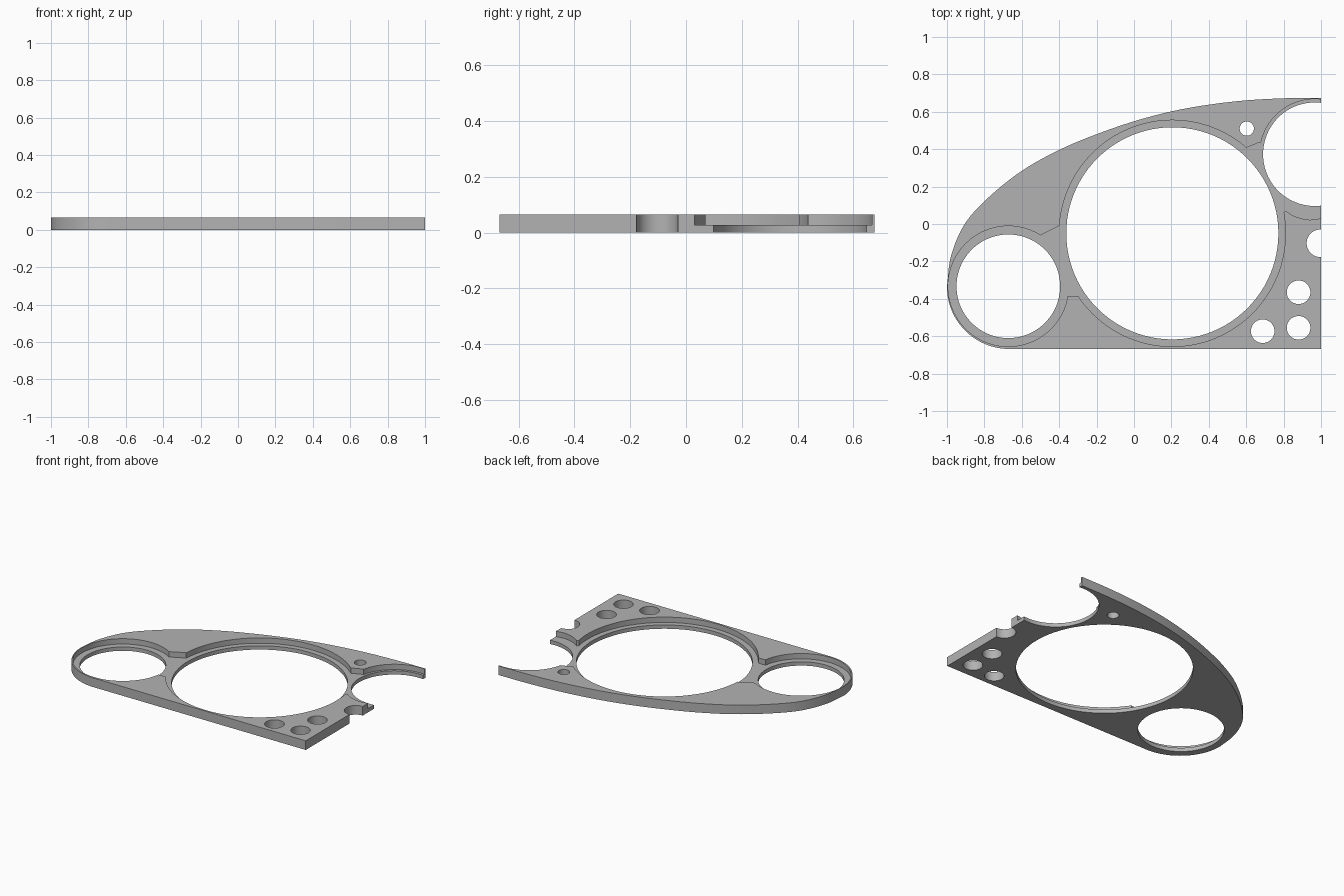
import bpy
import bmesh
import math
from mathutils import Vector

THICK = 0.065   # full plate height
FLOOR = 0.027   # height of the recessed ledges

cube = bpy.data.objects.get("Cube")
if cube:
    bpy.data.objects.remove(cube, do_unlink=True)

grey = bpy.data.materials.new("plain grey")
grey.use_nodes = True
colour = (0.45, 0.45, 0.45, 1)
grey.diffuse_color = colour
grey.node_tree.nodes["Principled BSDF"].inputs["Base Color"].default_value = colour


def circle(x, y, r, start=0, end=360, steps=96):
    """Points along an arc, end point left out."""
    angles = [math.radians(start + (end - start) * i / steps) for i in range(steps)]
    return [(x + r * math.cos(a), y + r * math.sin(a)) for a in angles]


def smooth_path(points, steps=8):
    """Smooth curve passing through every point."""
    p = [Vector(q) for q in points]
    p = [2 * p[0] - p[1]] + p + [2 * p[-1] - p[-2]]
    path = []
    for a, b, c, d in zip(p, p[1:], p[2:], p[3:]):
        for i in range(steps):
            t = i / steps
            path.append(0.5 * (2 * b + (c - a) * t + (2 * a - 5 * b + 4 * c - d) * t * t
                               + (3 * b - a - 3 * c + d) * t ** 3))
    return path + [p[-2]]


def prism(name, outline, low, high):
    """Extrude a flat outline between two heights."""
    bm = bmesh.new()
    face = bm.faces.new([bm.verts.new((q[0], q[1], low)) for q in outline])
    top = bmesh.ops.extrude_face_region(bm, geom=[face])["geom"]
    bmesh.ops.translate(bm, vec=(0, 0, high - low),
                        verts=[g for g in top if isinstance(g, bmesh.types.BMVert)])
    bmesh.ops.recalc_face_normals(bm, faces=bm.faces[:])
    mesh = bpy.data.meshes.new(name)
    bm.to_mesh(mesh)
    bm.free()
    mesh.materials.append(grey)
    obj = bpy.data.objects.new(name, mesh)
    bpy.context.collection.objects.link(obj)
    return obj


# Teardrop plate: swept upper edge, round left end, straight front and right edges
upper_edge = smooth_path([(1, 0.675), (0.8, 0.672), (0.6, 0.661), (0.4, 0.638), (0.2, 0.602),
                          (0, 0.549), (-0.2, 0.48), (-0.4, 0.396), (-0.6, 0.284),
                          (-0.78, 0.14), (-0.905, 0), (-0.978, -0.17), (-1, -0.335)])
left_end = circle(-0.667, -0.335, 0.333, 180, 270, 32)[1:]
plate = prism("gauge_plate", upper_edge + left_end + [(-0.667, -0.668), (1, -0.668)], 0, THICK)

# Recessed ledges around the large openings, and the channels joining them
recesses = [
    circle(0.205, -0.05, 0.605, steps=128),
    circle(-0.672, -0.333, 0.322),
    circle(0.967, 0.373, 0.295),
    [(-0.5, -0.06), (-0.4, -0.01), (-0.3, -0.385), (-0.355, -0.385)],
    [(0.595, 0.405), (0.671, 0.437), (1.1, 0.437), (1.1, 0.04), (1, 0.03), (0.94, 0.022),
     (0.89, 0.03), (0.85, 0.045), (0.81, 0.07), (0.8, 0.06), (0.6, 0.2)],
]

# Through openings: three large, one edge notch and four small holes
openings = [circle(*c) for c in [
    (0.205, -0.05, 0.567), (-0.672, -0.333, 0.277), (0.967, 0.373, 0.277),
    (0.997, -0.103, 0.074), (0.603, 0.51, 0.038),
    (0.88, -0.365, 0.063), (0.88, -0.555, 0.063), (0.688, -0.573, 0.063)]]

bpy.context.view_layer.objects.active = plate
cuts = [(o, FLOOR) for o in recesses] + [(o, -0.1) for o in openings]
for outline, low in cuts:
    cutter = prism("cutter", outline, low, THICK + 0.1)
    cutter.hide_render = True
    mod = plate.modifiers.new("cut", "BOOLEAN")
    mod.operation = "DIFFERENCE"
    mod.solver = "EXACT"
    mod.object = cutter
    bpy.ops.object.modifier_apply(modifier=mod.name)
    bpy.data.objects.remove(cutter, do_unlink=True)

# Smooth curved walls with crisp rims
bpy.ops.object.select_all(action="DESELECT")
plate.select_set(True)
bpy.ops.object.shade_smooth_by_angle(angle=math.radians(30))
